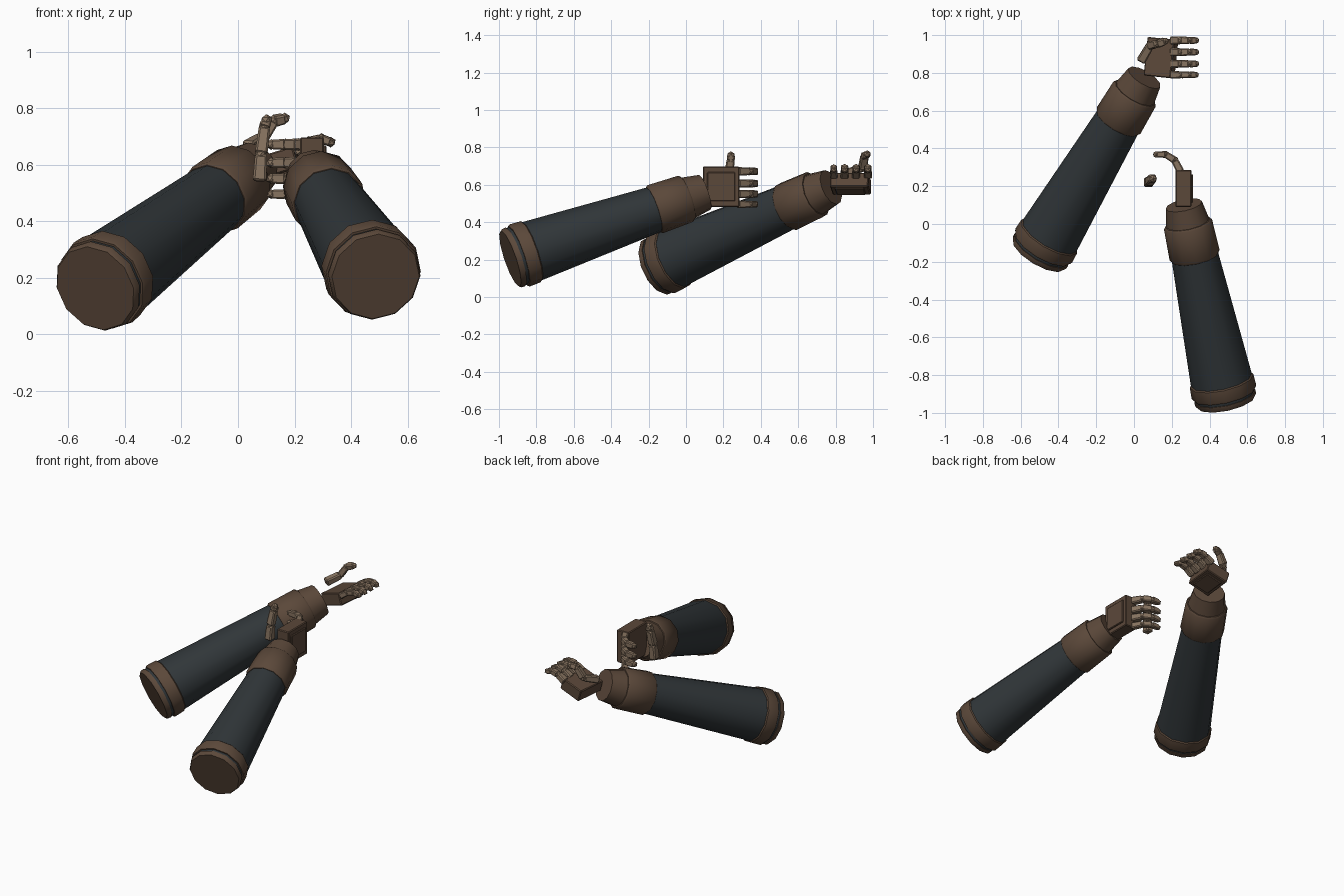
import bpy, bmesh, math
from mathutils import Vector, Matrix

if "Cube" in bpy.data.objects:
    bpy.data.objects.remove(bpy.data.objects["Cube"])


def material(name, rgb):
    m = bpy.data.materials.new(name)
    m.diffuse_color = (*rgb, 1)
    m.use_nodes = True
    m.node_tree.nodes["Principled BSDF"].inputs["Base Color"].default_value = m.diffuse_color
    return m


CLOTH = material("dark_cloth", (0.030, 0.037, 0.041))
LEATHER = material("brown_leather", (0.105, 0.065, 0.042))
SKIN = material("tan_plates", (0.24, 0.17, 0.115))


def finish(name, bm, mat, matrix=Matrix(), smooth=False):
    bmesh.ops.recalc_face_normals(bm, faces=bm.faces)
    me = bpy.data.meshes.new(name)
    bm.to_mesh(me)
    bm.free()
    ob = bpy.data.objects.new(name, me)
    bpy.context.collection.objects.link(ob)
    ob.matrix_world = matrix
    me.materials.append(mat)
    if smooth:
        bpy.ops.object.select_all(action='DESELECT')
        ob.select_set(True)
        bpy.context.view_layer.objects.active = ob
        bpy.ops.object.shade_smooth_by_angle(angle=math.radians(40))
    return ob


def lathe(name, profile, mat, matrix, sides=12):
    """Closed turned solid along local z from (distance, radius) pairs."""
    bm = bmesh.new()
    rings = []
    for t, r in profile:
        rings.append([bm.verts.new((r * math.cos(2 * math.pi * i / sides),
                                    r * math.sin(2 * math.pi * i / sides), t))
                      for i in range(sides)])
    for a, b in zip(rings, rings[1:]):
        for i in range(sides):
            j = (i + 1) % sides
            bm.faces.new((a[i], a[j], b[j], b[i]))
    bm.faces.new(rings[0][::-1])
    bm.faces.new(rings[-1])
    finish(name, bm, mat, matrix, True)


def add_box(bm, size, matrix, bevel, taper=1.0):
    """Bevelled box, optionally narrowed at its +z end."""
    part = bmesh.new()
    bmesh.ops.create_cube(part, size=1)
    for v in part.verts:
        k = taper if v.co.z > 0 else 1
        v.co = Vector((v.co.x * size[0] * k, v.co.y * size[1] * k, v.co.z * size[2]))
    bmesh.ops.bevel(part, geom=part.edges[:], offset=bevel, segments=1, affect='EDGES')
    part.transform(matrix)
    me = bpy.data.meshes.new("tmp")
    part.to_mesh(me)
    part.free()
    bm.from_mesh(me)
    bpy.data.meshes.remove(me)


def digit(name, points, width, side):
    """Chain of tapered plates with a round joint at each bend."""
    bm = bmesh.new()
    pts = [Vector(p) for p in points]
    side = Vector(side)
    for n, (a, b) in enumerate(zip(pts, pts[1:])):
        z = (b - a).normalized()
        y = z.cross(side).normalized()
        x = y.cross(z)
        rot = Matrix((x, y, z)).transposed().to_4x4()
        w = width * (1 - 0.07 * n)
        add_box(bm, (w, w * 0.92, (b - a).length * 0.96),
                Matrix.Translation((a + b) / 2) @ rot, w * 0.14, 0.9)
        bmesh.ops.create_icosphere(bm, subdivisions=1, radius=w * 0.5,
                                   matrix=Matrix.Translation(b))
    finish(name, bm, SKIN)


def arm(label, elbow, tip):
    elbow, tip = Vector(elbow), Vector(tip)
    rot = (tip - elbow).to_track_quat('Z', 'Y').to_matrix().to_4x4()
    m = Matrix.Translation(elbow) @ rot
    L = (tip - elbow).length
    lathe(label + "_elbow_cap", [(0, .158), (.008, .164), (.03, .166)], LEATHER, m)
    lathe(label + "_elbow_groove", [(.028, .160), (.05, .162)], CLOTH, m)
    lathe(label + "_elbow_band", [(.046, .170), (.056, .175), (.118, .172), (.124, .166)],
          LEATHER, m)
    lathe(label + "_sleeve", [(.1, .166), (L - .28, .124)], CLOTH, m)
    lathe(label + "_cuff", [(L - .295, .128), (L - .285, .135), (L - .11, .130), (L - .10, .122)],
          LEATHER, m)
    lathe(label + "_wrist", [(L - .12, .119), (L, .098)], LEATHER, m)


def palm(name, size, matrix, plate_size):
    """Palm block with a thin raised plate on the back of the hand (local +z)."""
    bm = bmesh.new()
    add_box(bm, size, matrix, .005)
    add_box(bm, plate_size, matrix @ Matrix.Translation((0, 0, size[2] / 2)), .004)
    finish(name, bm, LEATHER)


# Forearms
arm("right", (.487, -.940, .205), (.264, .100, .560))
arm("left", (-.505, -.160, .163), (.055, .775, .587))

# Right hand: palm faces -x, fingers curl forward and inward
palm("right_palm", (.215, .195, .085),
     Matrix.Translation((.262, .188, .59)) @ Matrix.Rotation(math.radians(90), 4, 'Y'),
     (.155, .15, .018))
for i, z in enumerate((.672, .607, .551, .496)):
    digit(f"right_finger_{i + 1}",
          [(.248, .275, z), (.215, .338, z), (.168, .368, z), (.118, .368, z)],
          .045 if i < 3 else .040, (0, 0, 1))
digit("right_thumb", [(.076, .220, .540), (.082, .225, .638), (.094, .240, .735), (.101, .240, .757)],
      .052, (0, 1, 0))

# Left hand: palm faces up, fingers point sideways
palm("left_palm", (.150, .205, .078),
     Matrix.Translation((.143, .880, .606)) @ Matrix.Rotation(math.radians(-6), 4, 'Z')
     @ Matrix.Rotation(math.radians(180 - 17), 4, 'Y'),
     (.11, .155, .016))
for i, y in enumerate((.972, .910, .848, .790)):
    digit(f"left_finger_{i + 1}",
          [(.198, y, .645), (.250, y, .680), (.295, y, .692), (.328, y, .680)],
          .044 if i < 3 else .040, (0, 1, 0))
digit("left_thumb", [(.035, .860, .662), (.085, .945, .692), (.125, .955, .755), (.165, .968, .764)],
      .048, (0, 1, .3))
